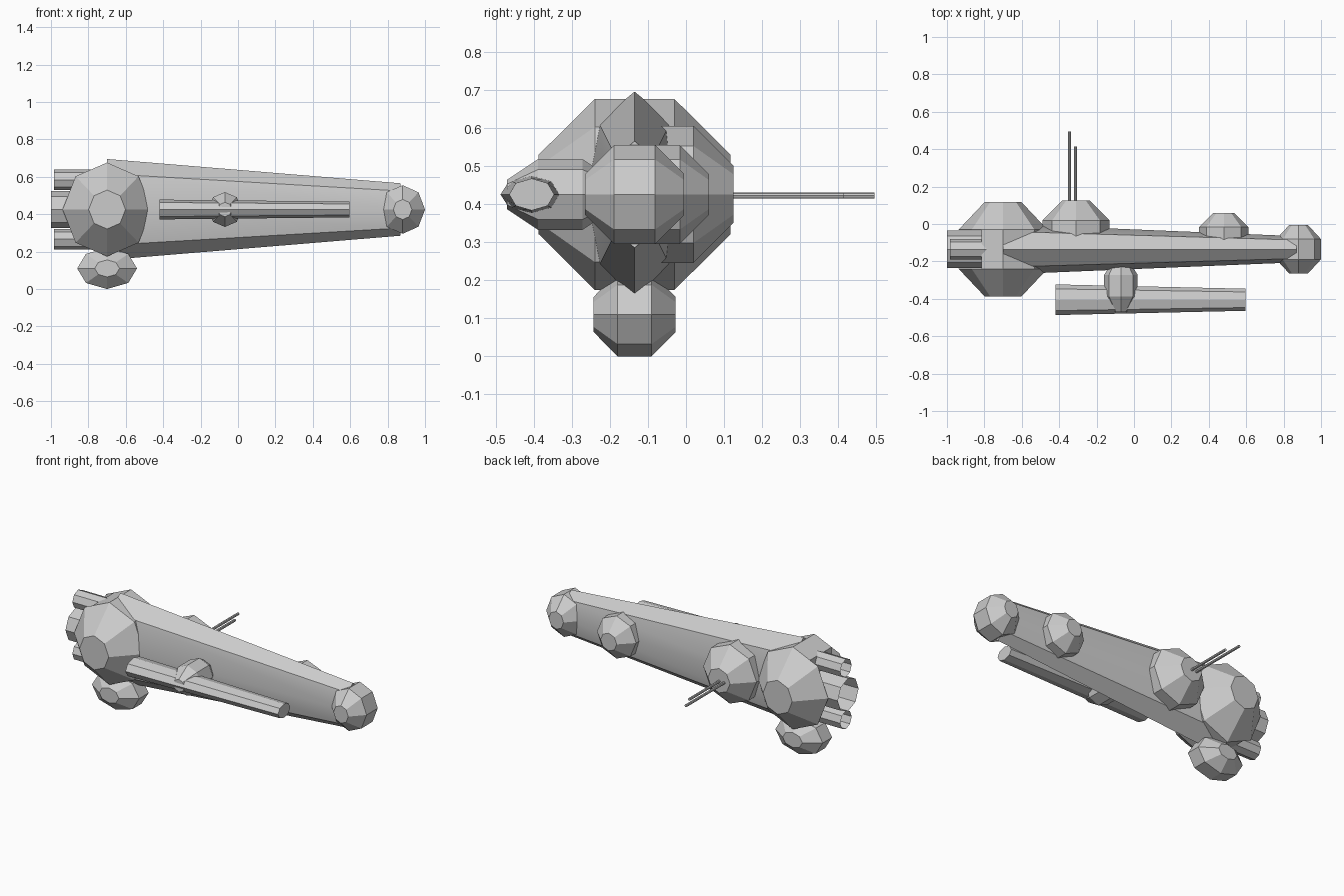
import bpy, bmesh, math

if "Cube" in bpy.data.objects:
    bpy.data.objects.remove(bpy.data.objects["Cube"])

grey = bpy.data.materials.new("hull grey")
grey.use_nodes = True
grey.diffuse_color = (0.6, 0.6, 0.6, 1)
grey.node_tree.nodes["Principled BSDF"].inputs["Base Color"].default_value = (0.6, 0.6, 0.6, 1)

MID_Y, MID_Z = -0.135, 0.425


def loft(name, rings, capped=True, smooth=False, sides=8):
    """Skin a list of (centre, axis_u, axis_v) rings; the axes set both radii."""
    bm = bmesh.new()
    loops = []
    for c, u, v in rings:
        loop = []
        for i in range(sides):
            a = math.tau * i / sides
            loop.append(bm.verts.new([c[k] + u[k] * math.cos(a) + v[k] * math.sin(a) for k in range(3)]))
        loops.append(loop)
    for lo, hi in zip(loops, loops[1:]):
        for i in range(sides):
            j = (i + 1) % sides
            bm.faces.new((lo[i], lo[j], hi[j], hi[i]))
    if capped:
        bm.faces.new(loops[0][::-1])
        bm.faces.new(loops[-1])
    bmesh.ops.recalc_face_normals(bm, faces=bm.faces)
    mesh = bpy.data.meshes.new(name)
    bm.to_mesh(mesh)
    bm.free()
    obj = bpy.data.objects.new(name, mesh)
    bpy.context.collection.objects.link(obj)
    mesh.materials.append(grey)
    if smooth:
        bpy.ops.object.select_all(action="DESELECT")
        obj.select_set(True)
        bpy.context.view_layer.objects.active = obj
        bpy.ops.object.shade_smooth_by_angle(angle=math.radians(30))
    return obj


def pod(name, centre, rx, ry, rz):
    """Faceted ball with its flat caps facing front and back."""
    inner = math.tan(math.pi / 8)
    rings = []
    for dy, r in ((-1, inner), (-inner, 1), (inner, 1), (1, inner)):
        rings.append(((centre[0], centre[1] + dy * ry, centre[2]), (rx * r, 0, 0), (0, 0, rz * r)))
    return loft(name, rings)


def x_tube(name, y, z, ends, capped=True, smooth=False):
    """Tube along x; ends are (x, radius_y, radius_z)."""
    return loft(name, [((x, y, z), (0, ry, 0), (0, 0, rz)) for x, ry, rz in ends], capped, smooth)


# Long tapered hull
x_tube("hull", MID_Y, MID_Z, [(-0.7, 0.135, 0.27), (0.87, 0.07, 0.14)], smooth=True)

# Engine block, slotted at the stern for the thrusters
block = pod("engine_block", (-0.7, MID_Y, MID_Z), 0.238, 0.252, 0.251)
bpy.ops.mesh.primitive_cube_add(size=1, location=(-0.965, MID_Y, MID_Z))
cutter = bpy.context.object
cutter.name = "stern_slot_cutter"
cutter.scale = (0.3, 0.208, 0.8)
cutter.hide_render = True
cutter.hide_set(True)
cutter.data.materials.append(grey)
slot = block.modifiers.new("stern slot", "BOOLEAN")
slot.operation = "DIFFERENCE"
slot.solver = "EXACT"
slot.object = cutter

# Open thruster tubes
x_tube("main_thruster", MID_Y, MID_Z, [(-1.0, 0.1, 0.1), (-0.7, 0.1, 0.1)], capped=False)
for side, dz in (("upper", 0.158), ("lower", -0.158)):
    x_tube(side + "_thruster", MID_Y, MID_Z + dz,
           [(-0.985, 0.055, 0.055), (-0.7, 0.055, 0.055)], capped=False)

# Faceted pods on the hull
pod("nose_pod", (0.88, MID_Y, MID_Z), 0.12, 0.13, 0.13)
pod("belly_pod", (-0.7, MID_Y, 0.11), 0.16, 0.108, 0.11)
pod("rear_sensor_pod", (-0.31, -0.055, MID_Z), 0.18, 0.18, 0.18)
pod("forward_sensor_pod", (0.48, -0.07, MID_Z), 0.132, 0.13, 0.13)

# Side cannon and its mount
pod("cannon_mount", (-0.07, -0.33, MID_Z), 0.09, 0.14, 0.093)
x_tube("cannon", -0.405, MID_Z, [(-0.42, 0.082, 0.053), (0.595, 0.059, 0.042)], smooth=True)

# Twin antennas
for name, x, tip in (("long_antenna", -0.345, 0.495), ("short_antenna", -0.312, 0.415)):
    loft(name, [((x, y, 0.422), (0.008, 0, 0), (0, 0, 0.008)) for y in (0.0, tip)])
